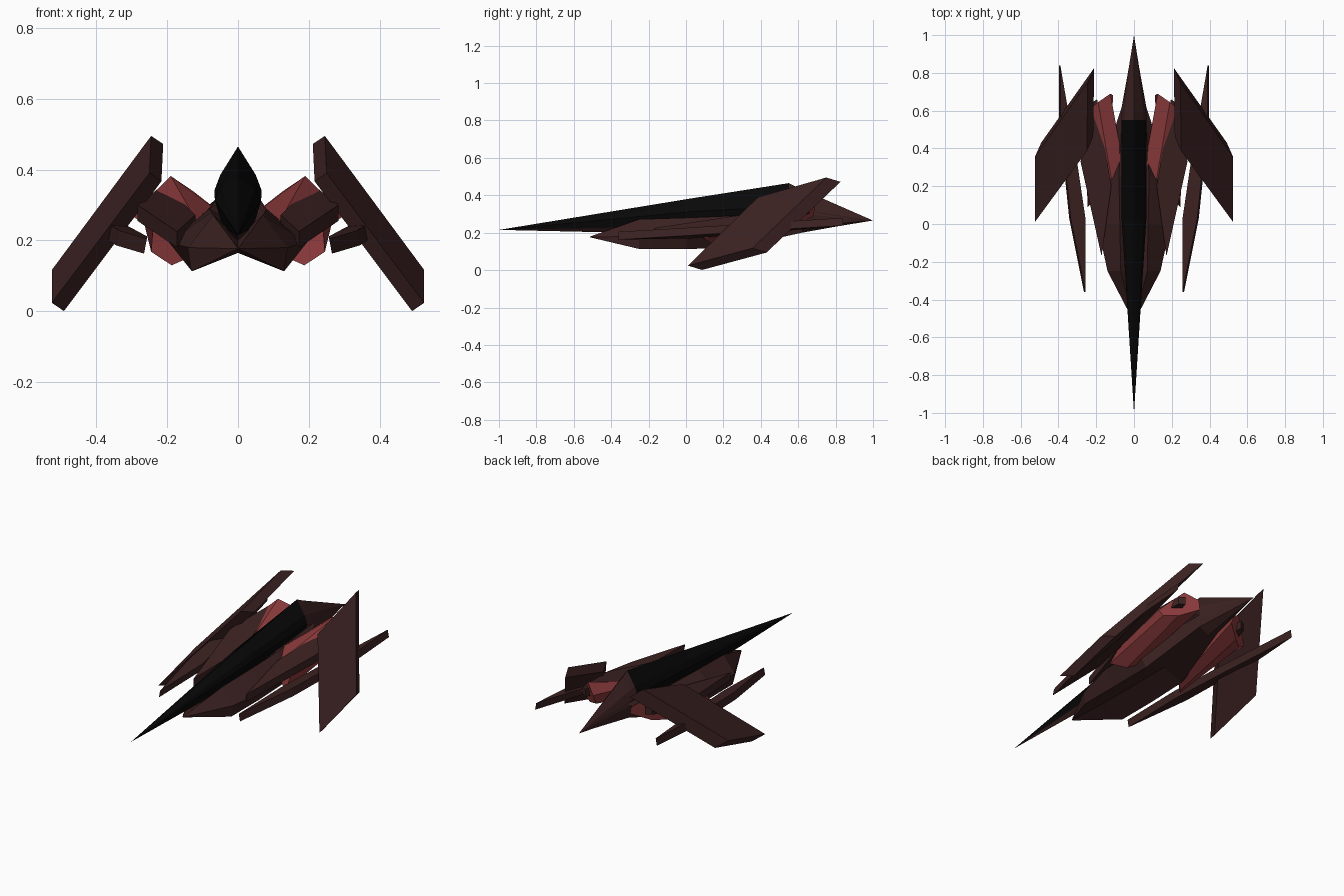
import bpy, bmesh
from mathutils import Vector

if "Cube" in bpy.data.objects:
    bpy.data.objects.remove(bpy.data.objects["Cube"])


def material(name, rgb):
    m = bpy.data.materials.new(name)
    m.diffuse_color = (*rgb, 1)
    m.use_nodes = True
    m.node_tree.nodes["Principled BSDF"].inputs["Base Color"].default_value = m.diffuse_color
    return m


BROWN = material("dark_brown", (0.045, 0.0155, 0.0155))
RED = material("dull_red", (0.27, 0.044, 0.046))
BLACK = material("near_black", (0.0025, 0.0025, 0.0028))


def finish(name, bm, mats, rule=None, mirror=False):
    bmesh.ops.remove_doubles(bm, verts=bm.verts, dist=1e-4)
    bmesh.ops.recalc_face_normals(bm, faces=bm.faces)
    bm.normal_update()
    if rule:
        for f in bm.faces:
            f.material_index = rule(f)
    me = bpy.data.meshes.new(name)
    bm.to_mesh(me)
    bm.free()
    for m in mats:
        me.materials.append(m)
    ob = bpy.data.objects.new(name, me)
    bpy.context.collection.objects.link(ob)
    if mirror:
        ob.modifiers.new("mirror", 'MIRROR').use_mirror_merge = False
    return ob


def loft(name, rings, mats, rule=None, mirror=False):
    """Skin closed rings of 3D points; a shrunken ring makes a tip."""
    bm = bmesh.new()
    vs = [[bm.verts.new(p) for p in r] for r in rings]
    n = len(rings[0])
    for a, b in zip(vs, vs[1:]):
        for i in range(n):
            j = (i + 1) % n
            bm.faces.new((a[i], a[j], b[j], b[i]))
    bm.faces.new(vs[0])
    bm.faces.new(vs[-1])
    bmesh.ops.dissolve_degenerate(bm, dist=1e-4, edges=bm.edges)
    return finish(name, bm, mats, rule, mirror)


def plate(name, pts, offset, mat):
    """Outline extruded along an offset, mirrored to the other side."""
    off = Vector(offset)
    loft(name, [pts, [Vector(p) + off for p in pts]], [mat], mirror=True)


def sym(y, half):
    """Ring at y from a half section that starts and ends on the centre line."""
    pts = list(half) + [(-x, z) for x, z in half[-2:0:-1]]
    return [(x, y, z) for x, z in pts]


def shrink(ring, tip, k):
    t = Vector(tip)
    return [t + (Vector(p) - t) * k for p in ring]


# black spine running into a brown tail spike
mid = sym(0.02, [(0, .382), (.05, .345), (.065, .312), (.042, .235), (0, .192)])
back = sym(0.55, [(0, .465), (.05, .385), (.067, .34), (.05, .26), (0, .195)])
tail = sym(0.60, [(0, .44), (.048, .375), (.064, .325), (.05, .26), (0, .20)])
loft("spine", [shrink(mid, (0, -1, .215), .001), mid, back, tail,
               shrink(tail, (0, 1, .265), .001)], [BLACK, BROWN],
     lambda f: int(f.calc_center_median().y > .56 or f.normal.z < -.5))

# wedge hull under the spine, with a valley along its top
s1 = sym(-.25, [(0, .205), (.07, .272), (.14, .18), (.13, .113), (0, .165)])
s2 = sym(.0, [(0, .21), (.075, .28), (.195, .195), (.13, .113), (0, .165)])
s3 = sym(.25, [(0, .25), (.08, .29), (.185, .20), (.125, .118), (0, .165)])
s4 = sym(.62, [(0, .34), (.06, .32), (.065, .30), (.06, .23), (0, .20)])
loft("hull", [shrink(s1, (0, -.52, .177), .02), s1, s2, s3, s4,
              shrink(s4, (0, .98, .265), .02)], [BROWN])

# red engines: faceted slabs rising and slanting outward to the rear
front = [(.045, .25, .275), (.12, .24, .26), (.24, .15, .23),
         (.245, .09, .168), (.187, .165, .13), (.142, .20, .15)]
rear = [(.125, .69, .338), (.19, .645, .382), (.30, .56, .27),
        (.265, .56, .25), (.20, .61, .25), (.11, .68, .29)]
loft("engine", [front, rear], [RED], mirror=True)

# dark pointed covers lying across the engines
plate("engine_cover", [(.172, -.17, .225), (.12, .20, .272), (.195, .66, .345),
                       (.227, .64, .345), (.283, .33, .30)],
      (0, 0, -.045), BROWN)

# slim side blades
plate("side_blade", [(.257, -.36, .205), (.257, .03, .212), (.30, .32, .235),
                     (.39, .84, .280), (.39, .56, .262), (.335, .03, .228)],
      (.008, 0, -.042), BROWN)

# big slanted outer wings
plate("wing", [(.525, .01, .024), (.525, .355, .117), (.245, .75, .495),
               (.25, .385, .39)], (-.034, .076, -.023), BROWN)
